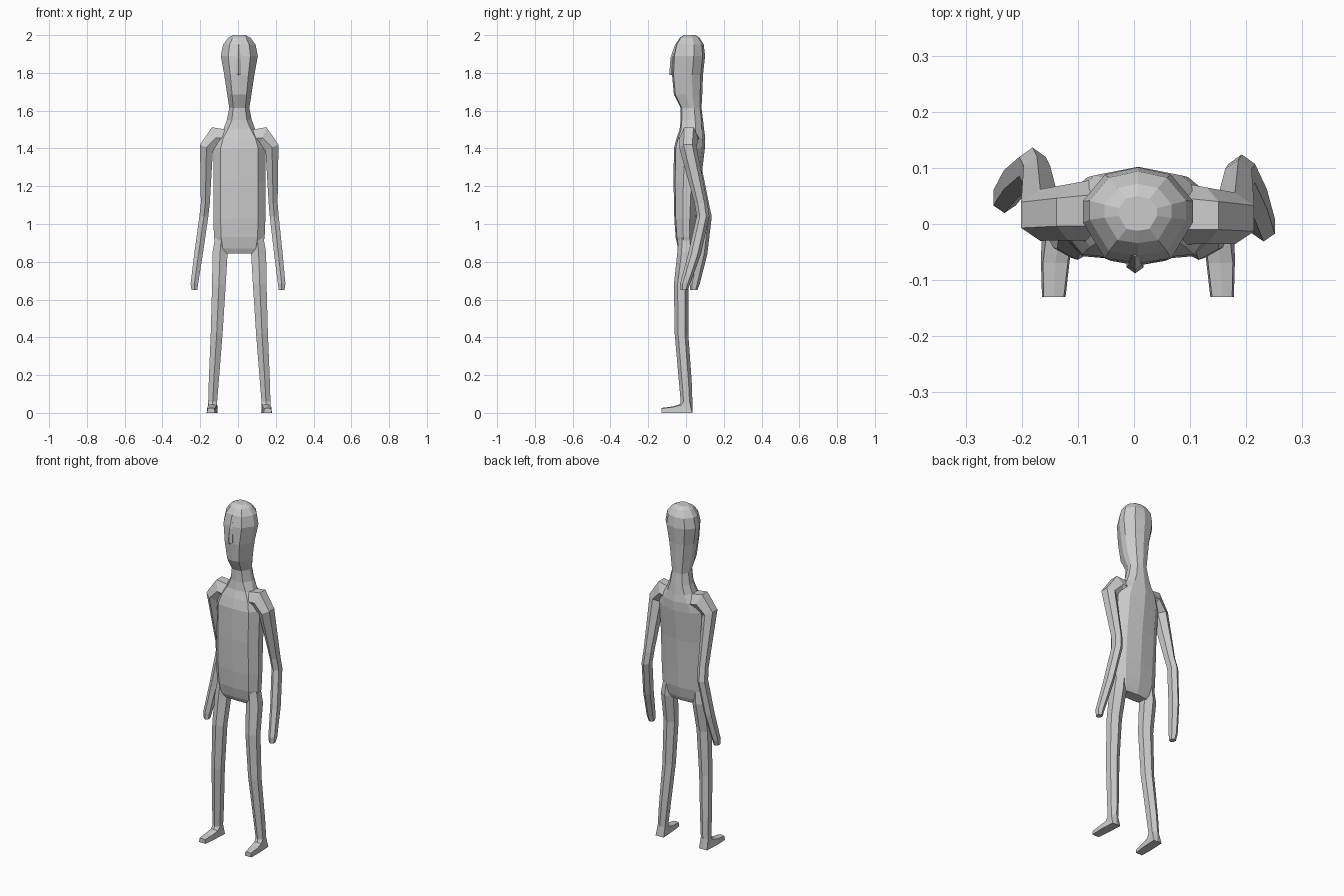
import bpy, bmesh
from mathutils import Vector

HEX = [(0, -1), (.95, -.5), (.95, .5), (0, 1), (-.95, .5), (-.95, -.5)]
TRUNK = [(0, -1), (.72, -.88), (1, -.28), (1, .3), (.65, .8),
         (0, 1), (-.65, .8), (-1, .3), (-1, -.28), (-.72, -.88)]
SKULL = [(0, -1), (.6, -.9), (1, -.15), (1, .3), (.6, .85),
         (0, 1), (-.6, .85), (-1, .3), (-1, -.15), (-.6, -.9)]


def loft(name, rings, profiles):
    """Skin rings given as (front point, back point, sideways half vector)."""
    bm = bmesh.new()
    loops = []
    for (front, back, side), prof in zip(rings, profiles):
        front, back, side = Vector(front), Vector(back), Vector(side)
        mid, half = (front + back) / 2, (back - front) / 2
        loops.append([bm.verts.new(mid + side * s + half * t) for s, t in prof])
    n = len(loops[0])
    for a, b in zip(loops, loops[1:]):
        for i in range(n):
            j = (i + 1) % n
            bm.faces.new((a[i], a[j], b[j], b[i]))
    bm.faces.new(loops[0])
    bm.faces.new(loops[-1])
    bmesh.ops.recalc_face_normals(bm, faces=bm.faces)
    mesh = bpy.data.meshes.new(name)
    bm.to_mesh(mesh)
    bm.free()
    obj = bpy.data.objects.new(name, mesh)
    bpy.context.collection.objects.link(obj)
    return obj


CX = 0.007

# Torso, neck and head in one skin: z, half width, front y, back y
body = [
    (.845, .10, -.030, .035), (.87, .122, -.042, .045), (.93, .134, -.055, .058),
    (1.03, .138, -.062, .064), (1.22, .138, -.066, .078), (1.40, .138, -.064, .100),
    (1.455, .118, -.050, .102), (1.50, .085, -.034, .096), (1.55, .066, -.028, .090),
    (1.615, .053, -.028, .082), (1.685, .064, -.064, .086), (1.79, .080, -.074, .090),
    (1.89, .098, -.070, .101), (1.95, .086, -.056, .094), (1.985, .060, -.034, .072),
    (2.0, .034, -.012, .050),
]
loft("torso_and_head",
     [((CX, f, z), (CX, b, z), (w, 0, 0)) for z, w, f, b in body],
     [TRUNK if r[0] < 1.52 else SKULL for r in body])

# Nose ridge: z, half width, front y
nose = [(1.79, .014, -.086), (1.80, .016, -.088), (1.88, .012, -.082), (1.95, .006, -.058)]
loft("nose", [((.002, f, z), (.002, -.045, z), (w, 0, 0)) for z, w, f in nose],
     [HEX] * len(nose))

# Arms: centre x, y, z, half depth, sideways half vector x, z
arm = [
    (.060, .020, 1.450, .058, .000, .050), (.130, .015, 1.457, .050, .022, .058),
    (.180, .010, 1.405, .046, .036, .016), (.186, .080, 1.110, .035, .025, .000),
    (.192, .090, 1.040, .034, .025, .000), (.214, .045, .840, .034, .024, .000),
    (.231, -.004, .685, .027, .021, .000), (.231, -.010, .650, .019, .016, .000),
]
# Legs: centre x, half width, front (y, z), back (y, z)
leg = [
    (.095, .034, (-.040, .930), (.040, .930)), (.102, .042, (-.046, .850), (.044, .850)),
    (.108, .038, (-.064, .680), (.014, .680)), (.120, .033, (-.060, .420), (.012, .420)),
    (.135, .028, (-.038, .170), (.030, .170)), (.141, .025, (-.028, .060), (.034, .060)),
    (.142, .026, (-.034, .045), (.034, .000)), (.147, .026, (-.070, .034), (-.060, .000)),
    (.150, .021, (-.130, .026), (-.130, .000)),
]
for s, label in ((1, "left"), (-1, "right")):
    rings = []
    for x, y, z, d, sx, sz in arm:
        low = min(1, max(0, (1.10 - z) / .42))
        if s < 0:  # this arm hangs a little closer and further back
            x -= .013 * (1 - low)
            y += .045 * low + .006
        rings.append(((s * x, y - d, z), (s * x, y + d, z), (s * sx, 0, sz)))
    loft(label + "_arm", rings, [HEX] * len(rings))

    # Foot soles are squared off so they rest on the ground
    rings = [((s * x + CX, f[0], f[1]), (s * x + CX, b[0], b[1]), (s * w, 0, 0))
             for x, w, f, b in leg]
    foot = [(0, -1), (.85, -.8), (1, 1), (0, 1), (-1, 1), (-.85, -.8)]
    loft(label + "_leg", rings, [HEX] * 6 + [foot] * 3)
